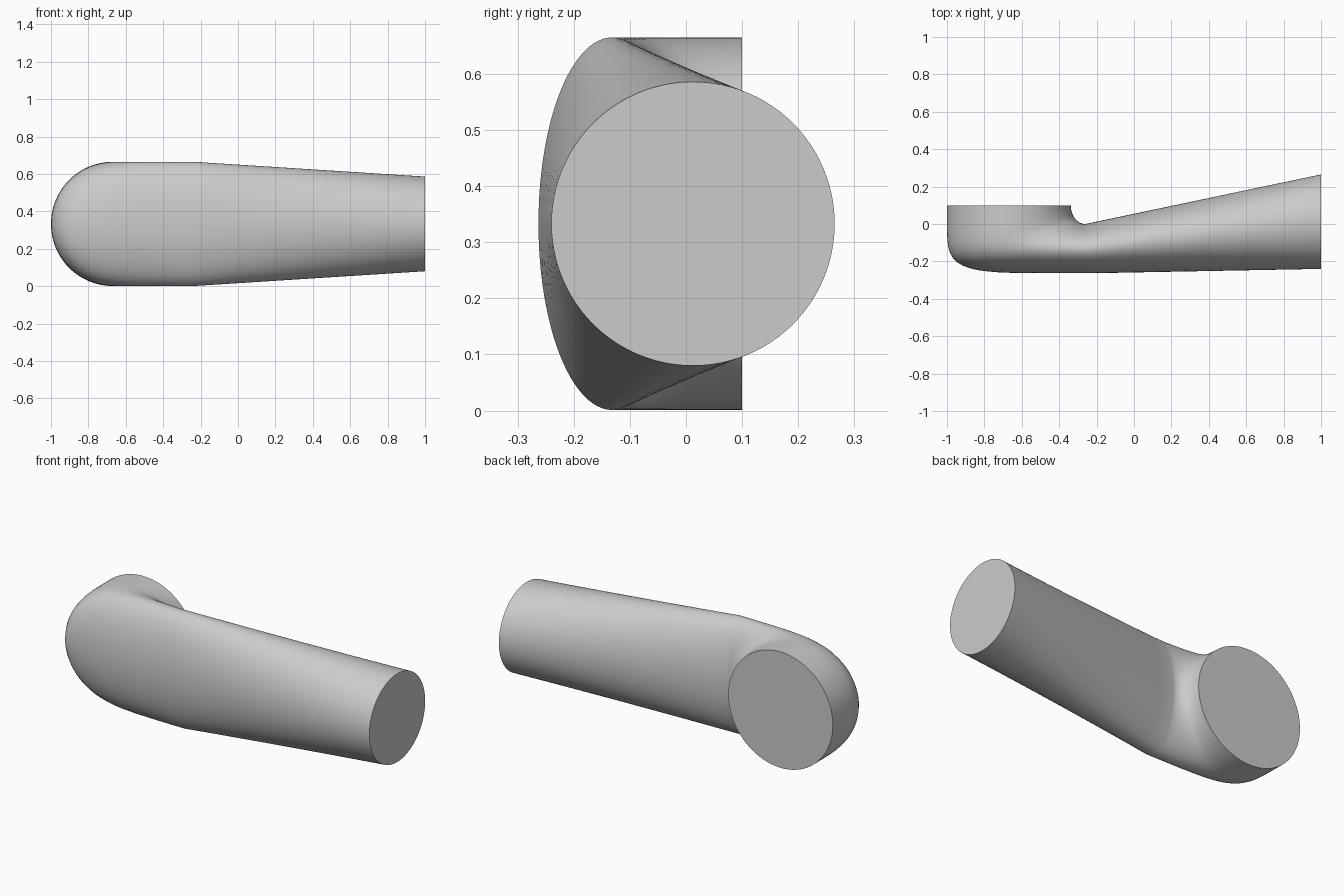
import bpy, bmesh
from math import sin, cos, pi, radians

if "Cube" in bpy.data.objects:
    bpy.data.objects.remove(bpy.data.objects["Cube"])

N = 96            # points around each cross-section
BEND = 32         # sections through the elbow
ZC = 0.333        # height of the pipe axis


def arc(centre, rx, ry, n, a):
    """Point on a quarter superellipse running from -x round to -y."""
    c, s = max(cos(a), 0), max(sin(a), 0)
    r = (c ** n + s ** n) ** (-1 / n)
    return centre[0] - rx * c * r, centre[1] - ry * s * r


def section(bm, inner, outer, half_z):
    """Elliptical ring spanning an inner and an outer point of the elbow."""
    mx, my = (inner[0] + outer[0]) / 2, (inner[1] + outer[1]) / 2
    hx, hy = (outer[0] - inner[0]) / 2, (outer[1] - inner[1]) / 2
    ring = []
    for k in range(N):
        t = 2 * pi * k / N
        ring.append(bm.verts.new((mx + hx * cos(t), my + hy * cos(t),
                                  ZC + half_z * sin(t))))
    return ring


bm = bmesh.new()
rings = []

# Elbow: round socket end sweeping into a flattened oval
for i in range(BEND + 1):
    a = pi / 2 * i / BEND
    inner = arc((-0.26, 0.1), 0.078, 0.1, 2, a)
    outer = arc((-0.21, 0.1), 0.79, 0.363, 6, a)
    rings.append(section(bm, inner, outer, 0.332))

# Straight arm: oval tapering to a round end
i0, o0 = inner, outer
i1, o1 = (1.0, 0.265), (1.0, -0.24)
for i in range(1, 13):
    f = i / 12
    mix = lambda p, q: tuple(u + (v - u) * f for u, v in zip(p, q))
    rings.append(section(bm, mix(i0, i1), mix(o0, o1), 0.332 + (0.253 - 0.332) * f))

# Skin between rings and flat end caps
for r, s in zip(rings, rings[1:]):
    for k in range(N):
        j = (k + 1) % N
        bm.faces.new((r[k], r[j], s[j], s[k]))
bm.faces.new(rings[0])
bm.faces.new(rings[-1])
bmesh.ops.recalc_face_normals(bm, faces=bm.faces)

mesh = bpy.data.meshes.new("elbow_pipe")
bm.to_mesh(mesh)
bm.free()
pipe = bpy.data.objects.new("elbow_pipe", mesh)
bpy.context.collection.objects.link(pipe)
bpy.context.view_layer.objects.active = pipe
pipe.select_set(True)
bpy.ops.object.shade_smooth_by_angle(angle=radians(30))
